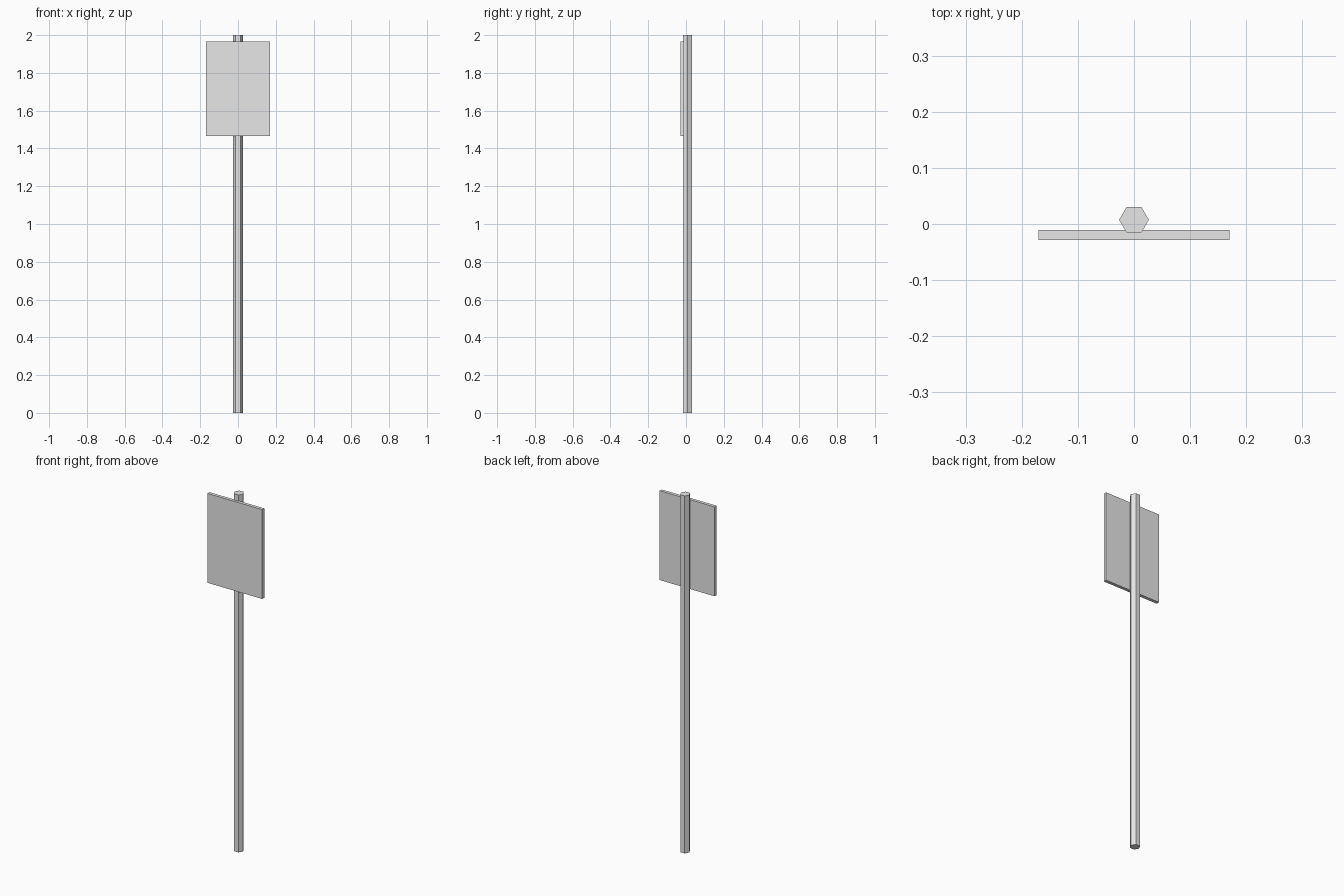
import bpy
import math

if "Cube" in bpy.data.objects:
    bpy.data.objects.remove(bpy.data.objects["Cube"], do_unlink=True)

# Single plain grey
grey = bpy.data.materials.new("light_grey")
grey.use_nodes = True
colour = (0.8, 0.8, 0.8, 1)
grey.diffuse_color = colour
grey.node_tree.nodes["Principled BSDF"].inputs["Base Color"].default_value = colour


def finish(name):
    obj = bpy.context.object
    obj.name = name
    obj.data.name = name
    obj.data.materials.append(grey)
    return obj


# Hexagonal post, corners pointing left and right
bpy.ops.mesh.primitive_cylinder_add(
    vertices=6, radius=0.0265, depth=2, location=(0, 0.0075, 1),
    rotation=(0, 0, math.radians(30)))
finish("post")

# Flat sign board on the front of the post
bpy.ops.mesh.primitive_cube_add(size=1, location=(0, -0.0195, 1.715))
board = finish("sign_board")
board.scale = (0.34, 0.018, 0.5)
